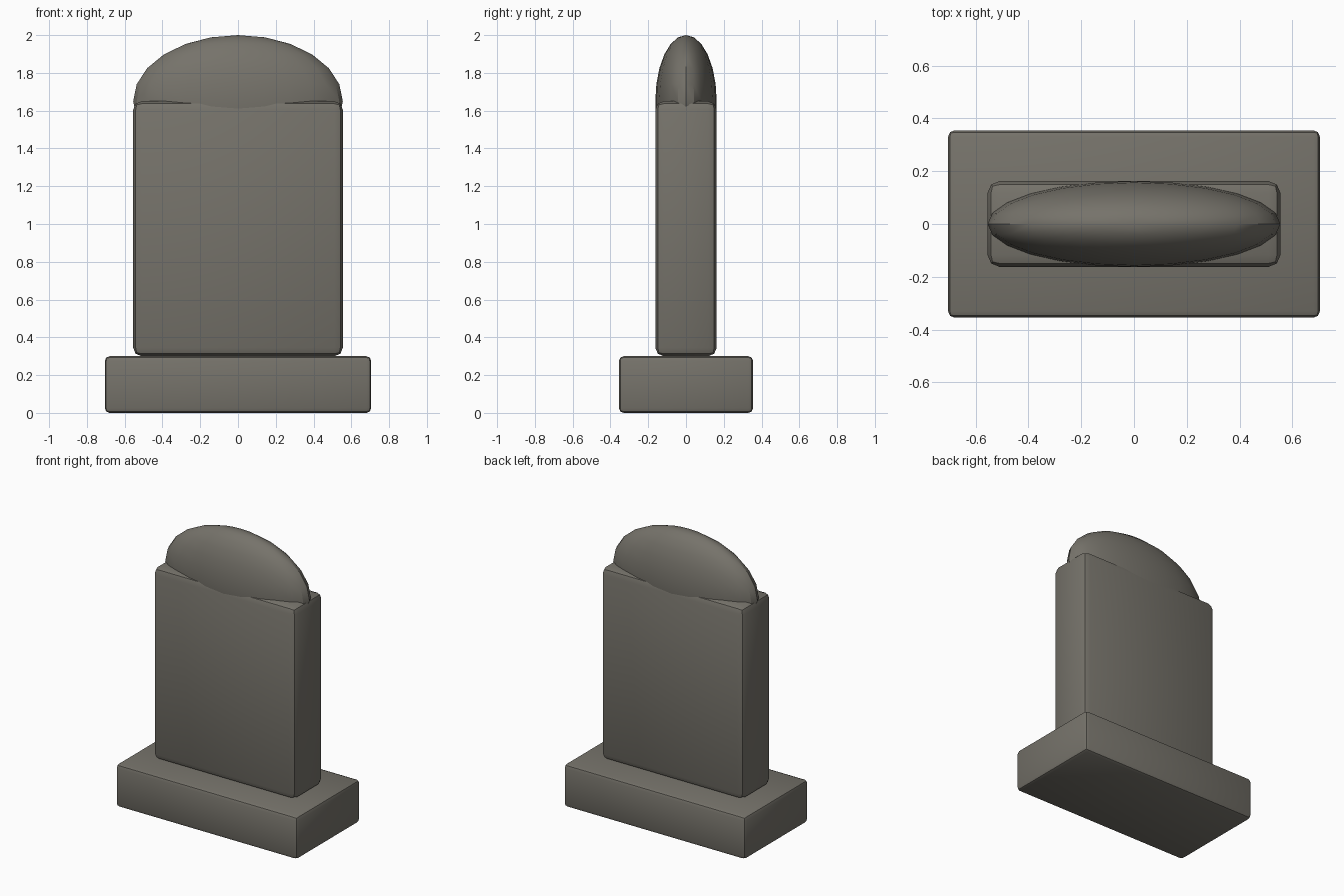
import bpy
import math

if "Cube" in bpy.data.objects:
    bpy.data.objects.remove(bpy.data.objects["Cube"])

# Single weathered grey stone
stone = bpy.data.materials.new("grey_stone")
stone.diffuse_color = (0.18, 0.17, 0.145, 1)
stone.use_nodes = True
stone.node_tree.nodes["Principled BSDF"].inputs["Base Color"].default_value = stone.diffuse_color


def finish(obj, name):
    obj.name = name
    obj.data.materials.append(stone)
    bpy.ops.object.shade_smooth_by_angle(angle=math.radians(30))


def block(name, size, z_bottom, bevel):
    """Softly bevelled box standing at z_bottom."""
    bpy.ops.mesh.primitive_cube_add(size=1, location=(0, 0, z_bottom + size[2] / 2))
    obj = bpy.context.object
    obj.scale = size
    bpy.ops.object.transform_apply(location=False, rotation=False, scale=True)
    mod = obj.modifiers.new("soft_edges", 'BEVEL')
    mod.width = bevel
    mod.segments = 2
    bpy.ops.object.modifier_apply(modifier=mod.name)
    finish(obj, name)


# Plinth and upright slab
block("plinth", (1.41, 0.71, 0.30), 0.0, 0.025)
block("upright_slab", (1.11, 0.325, 1.35), 0.30, 0.045)

# Rounded crown: flattened ellipsoid sunk halfway into the slab
bpy.ops.mesh.primitive_uv_sphere_add(segments=24, ring_count=12, radius=1, location=(0, 0, 1.65))
crown = bpy.context.object
crown.scale = (0.555, 0.1625, 0.35)
bpy.ops.object.transform_apply(location=False, rotation=False, scale=True)
finish(crown, "rounded_crown")
